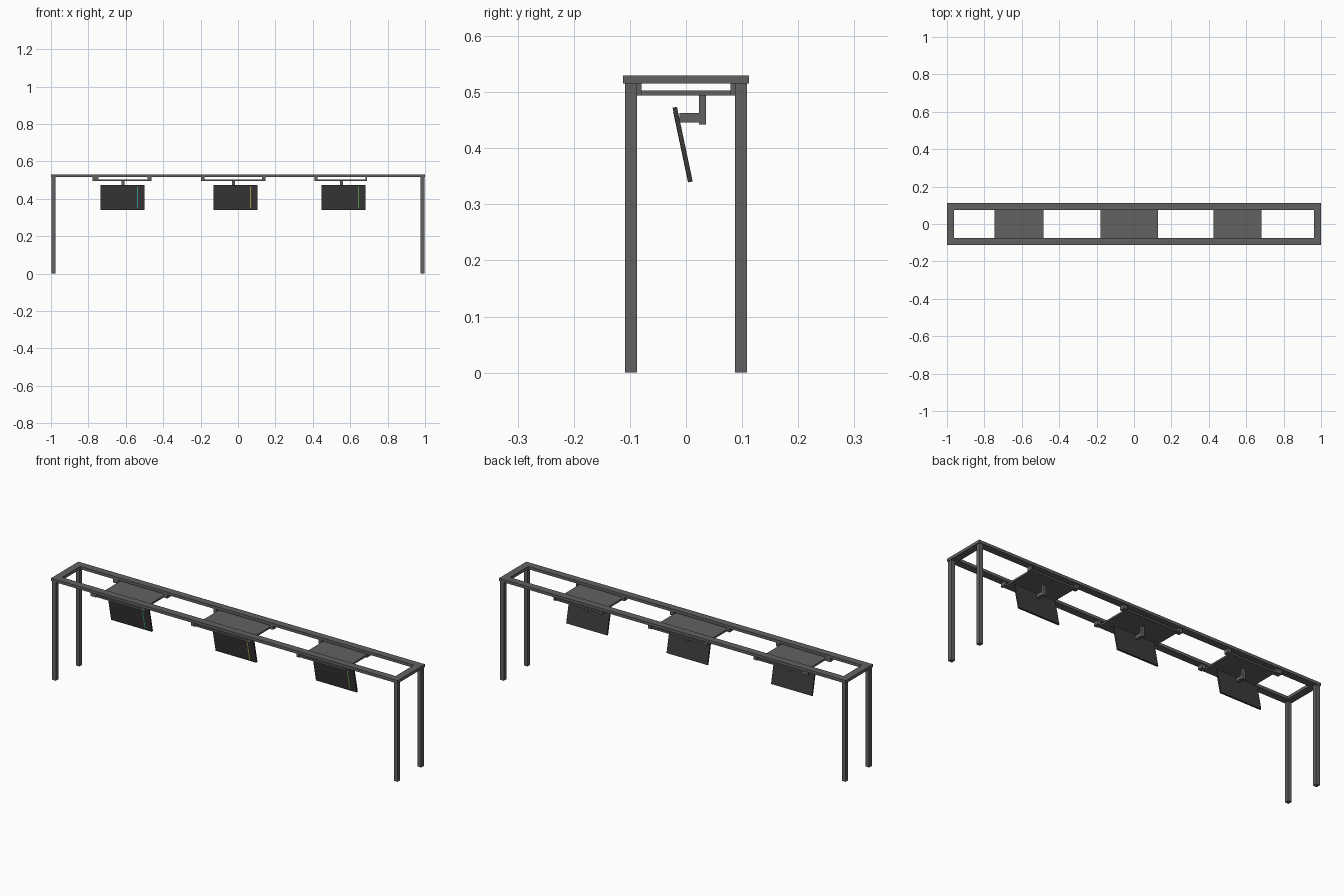
import bpy
from math import radians
from mathutils import Matrix

if "Cube" in bpy.data.objects:
    bpy.data.objects.remove(bpy.data.objects["Cube"])


def material(name, rgb):
    m = bpy.data.materials.new(name)
    m.diffuse_color = (*rgb, 1)
    m.use_nodes = True
    m.node_tree.nodes["Principled BSDF"].inputs["Base Color"].default_value = m.diffuse_color
    return m


METAL = material("dark_metal", (0.12, 0.12, 0.12))
BLACK = material("screen_black", (0.045, 0.04, 0.04))
TEAL = material("teal", (0.05, 0.4, 0.35))
YELLOW = material("yellow", (0.45, 0.4, 0.08))
GREEN = material("green", (0.12, 0.4, 0.08))


def box(name, x0, x1, y0, y1, z0, z1, mat=METAL, matrix=None):
    """Axis-aligned box, optionally placed by a matrix."""
    bpy.ops.mesh.primitive_cube_add(size=1)
    o = bpy.context.object
    o.name = name
    o.data.transform(Matrix.Translation(((x0 + x1) / 2, (y0 + y1) / 2, (z0 + z1) / 2))
                     @ Matrix.Diagonal((x1 - x0, y1 - y0, z1 - z0, 1)))
    if matrix is not None:
        o.matrix_world = matrix
    o.data.materials.append(mat)
    return o


def pair(name, x0, x1, y0, y1, z0, z1):
    """Box and its mirror image across the y = 0 plane."""
    box("back_" + name, x0, x1, y0, y1, z0, z1)
    box("front_" + name, x0, x1, -y1, -y0, z0, z1)


# top frame
pair("rail", -1, 1, 0.075, 0.1125, 0.515, 0.53)
for side, x0, x1, l0, l1 in (("left", -1, -0.962, -0.996, -0.975),
                             ("right", 0.962, 1, 0.975, 0.996)):
    box(side + "_end_rail", x0, x1, -0.075, 0.075, 0.515, 0.53)
    # legs
    pair(side + "_leg", l0, l1, 0.087, 0.109, 0, 0.515)

# hanging stations: outer x range, plate x range, post centre, screen centre, stripe
stations = (
    ("left", -0.777, -0.463, -0.746, -0.484, -0.615, -0.617, 0.08, TEAL),
    ("middle", -0.197, 0.147, -0.178, 0.127, -0.024, -0.014, 0.08, YELLOW),
    ("right", 0.41, 0.69, 0.426, 0.681, 0.553, 0.565, 0.08, GREEN),
)
for name, a, b, p0, p1, cx, sx, stripe, colour in stations:
    # plate hung below the rails with spacer blocks at its ends
    box(name + "_plate", p0, p1, -0.1, 0.1, 0.494, 0.503)
    pair(name + "_spacer_a", a, p0, 0.079, 0.105, 0.494, 0.515)
    pair(name + "_spacer_b", p1, b, 0.079, 0.105, 0.494, 0.515)
    # bracket
    box(name + "_post", cx - 0.008, cx + 0.008, 0.023, 0.036, 0.442, 0.494)
    box(name + "_arm", cx - 0.008, cx + 0.008, -0.012, 0.023, 0.446, 0.463)
    # tilted screen with a coloured stripe
    place = Matrix.Translation((sx, -0.006, 0.4065)) @ Matrix.Rotation(radians(11.9), 4, 'X')
    box(name + "_screen", -0.118, 0.118, -0.004, 0.004, -0.068, 0.068, BLACK, place)
    box(name + "_stripe", stripe - 0.003, stripe + 0.003, -0.0045, -0.003,
        -0.06, 0.06, colour, place)
    box(name + "_lower_trim", 0.01, 0.11, -0.0045, -0.003, -0.065, -0.061, BLACK, place)
